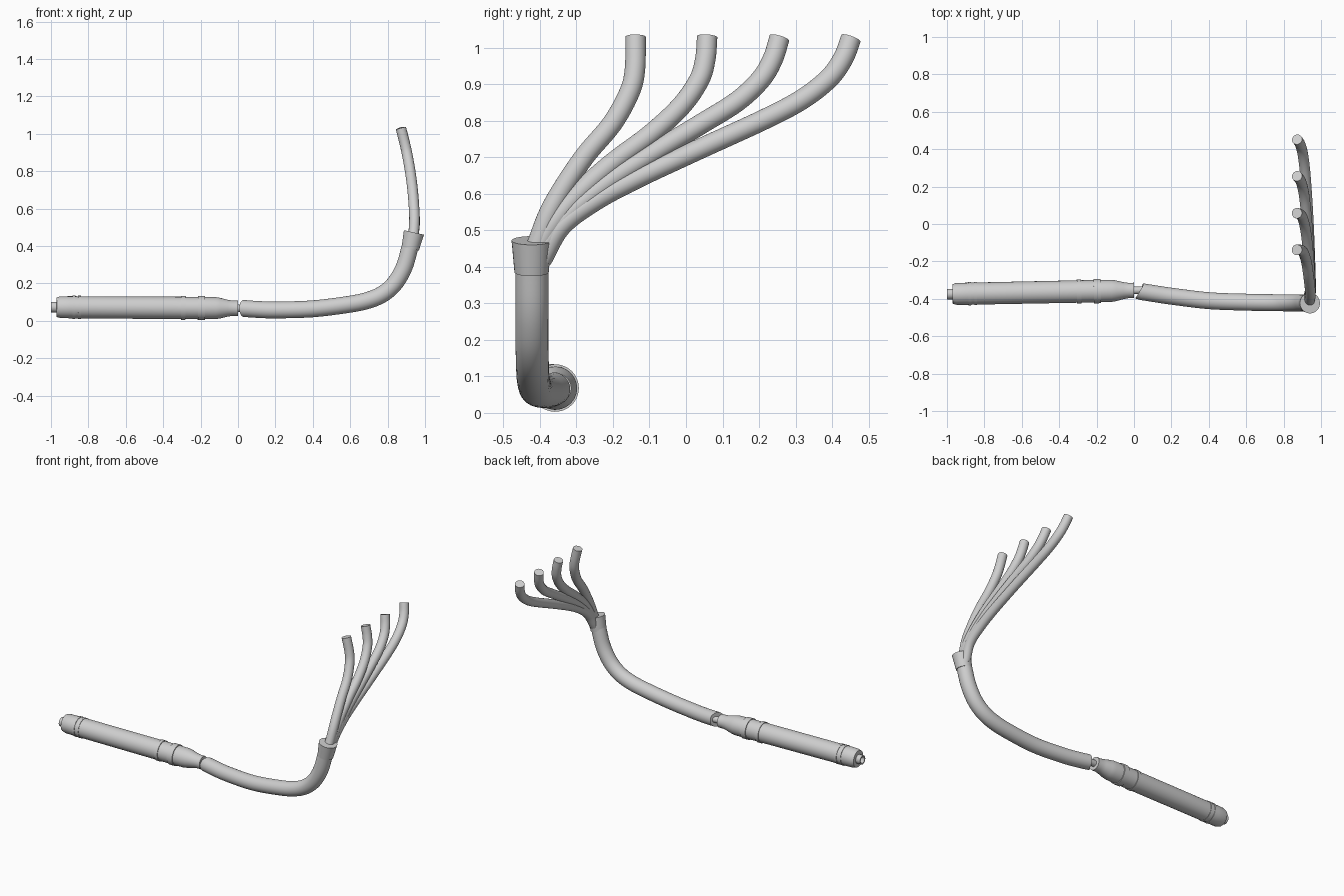
import bpy, bmesh, math
from mathutils import Vector

cube = bpy.data.objects.get("Cube")
if cube:
    bpy.data.objects.remove(cube, do_unlink=True)

metal = bpy.data.materials.new("light_grey_metal")
metal.use_nodes = True
grey = (0.62, 0.62, 0.62, 1)
metal.diffuse_color = grey
metal.node_tree.nodes["Principled BSDF"].inputs["Base Color"].default_value = grey


def sweep(name, rings, sides=32):
    """Skin circles given as (centre, direction, radius) and cap both ends."""
    bm = bmesh.new()
    side = Vector((0, 1, 0.3))
    loops = []
    for centre, direction, radius in rings:
        d = direction.normalized()
        side = (side - d * side.dot(d)).normalized()
        up = d.cross(side)
        angles = [2 * math.pi * i / sides for i in range(sides)]
        loops.append([bm.verts.new(centre + radius * (side * math.cos(a) + up * math.sin(a)))
                      for a in angles])
    for a, b in zip(loops, loops[1:]):
        for i in range(sides):
            j = (i + 1) % sides
            bm.faces.new((a[i], a[j], b[j], b[i]))
    bm.faces.new(loops[0][::-1])
    bm.faces.new(loops[-1])
    bmesh.ops.recalc_face_normals(bm, faces=bm.faces)
    mesh = bpy.data.meshes.new(name)
    bm.to_mesh(mesh)
    bm.free()
    mesh.materials.append(metal)
    obj = bpy.data.objects.new(name, mesh)
    bpy.context.collection.objects.link(obj)
    bpy.ops.object.select_all(action='DESELECT')
    obj.select_set(True)
    bpy.context.view_layer.objects.active = obj
    bpy.ops.object.shade_smooth_by_angle(angle=math.radians(30))
    return obj


def tube(name, points, radius, start=None, end=None, steps=6):
    """Round pipe along a smooth path through the points."""
    p = [Vector(q) for q in points]
    p = [2 * p[0] - p[1]] + p + [2 * p[-1] - p[-2]]
    path = []
    for a, b, c, d in zip(p, p[1:], p[2:], p[3:]):
        for k in range(steps):
            t = k / steps
            path.append(0.5 * (2 * b + (c - a) * t + (2 * a - 5 * b + 4 * c - d) * t ** 2
                               + (3 * b - a - 3 * c + d) * t ** 3))
    path.append(p[-2])
    last = len(path) - 1
    rings = [[q, path[min(i + 1, last)] - path[max(i - 1, 0)], radius]
             for i, q in enumerate(path)]
    if start:
        rings[0][1] = Vector(start)
    if end:
        rings[-1][1] = Vector(end)
    return sweep(name, rings)


# Muffler: turned along a slightly skewed axis
axis = Vector((1, 0.02, -0.006))
inlet = Vector((0, -0.355, 0.067))


def turned(name, profile):
    return sweep(name, [(inlet + axis * x, axis, r) for x, r in profile], 40)


turned("muffler_body", [(-0.97, 0.03), (-0.97, 0.052), (-0.95, 0.058), (-0.9, 0.059),
                        (-0.2, 0.06), (-0.12, 0.059), (-0.095, 0.055), (-0.055, 0.045),
                        (-0.03, 0.041), (0, 0.041)])
turned("outlet_tip", [(-0.965, 0.02), (-1, 0.02), (-1, 0.028), (-0.96, 0.028)])
turned("inlet_stub", [(-0.01, 0.02), (0.06, 0.02)])
for name, x0, x1, r in (("rear_band", -0.885, -0.87, 0.062),
                        ("rear_seam_band", -0.855, -0.84, 0.062),
                        ("middle_band", -0.305, -0.282, 0.064),
                        ("front_band", -0.215, -0.177, 0.065)):
    turned(name, [(x0, r), (x1, r)])

# Main pipe running forward and bending up to the collector
tube("main_pipe", [(0.03, -0.36, 0.066), (0.1, -0.371, 0.061), (0.2, -0.386, 0.058),
                   (0.4, -0.41, 0.064), (0.6, -0.418, 0.089), (0.7, -0.42, 0.111),
                   (0.77, -0.421, 0.141), (0.825, -0.422, 0.185), (0.865, -0.422, 0.24),
                   (0.895, -0.422, 0.305), (0.921, -0.422, 0.4)], 0.045,
     start=(0.83, -0.5, 0))

# Flared collector collar
lean = Vector((0.22, 0, 0.98))
foot = Vector((0.921, -0.423, 0.385))
sweep("collector_collar", [(foot, lean, 0.047), (foot + lean * 0.089, lean, 0.055)])

# Four header pipes, given in the side plane and leaning inward with height
headers = [
    [(-0.42, 0.43), (-0.405, 0.47), (-0.377, 0.543), (-0.339, 0.612), (-0.276, 0.705),
     (-0.202, 0.793), (-0.155, 0.878), (-0.14, 0.94), (-0.138, 1.03)],
    [(-0.415, 0.43), (-0.366, 0.516), (-0.298, 0.598), (-0.202, 0.684), (-0.098, 0.762),
     (-0.014, 0.84), (0.036, 0.912), (0.053, 0.97), (0.058, 1.03)],
    [(-0.41, 0.43), (-0.385, 0.465), (-0.317, 0.549), (-0.208, 0.637), (-0.085, 0.715),
     (0.044, 0.793), (0.14, 0.853), (0.205, 0.914), (0.238, 0.97), (0.256, 1.027)],
    [(-0.395, 0.42), (-0.342, 0.511), (-0.251, 0.58), (-0.136, 0.642), (0.033, 0.721),
     (0.214, 0.804), (0.318, 0.859), (0.392, 0.917), (0.431, 0.972), (0.452, 1.026)],
]
for n, side_path in enumerate(headers, 1):
    tube(f"header_pipe_{n}",
         [(0.944 - 0.26 * max(z - 0.5, 0) ** 2 - 0.15 * max(0.5 - z, 0), y, z)
          for y, z in side_path], 0.028)
